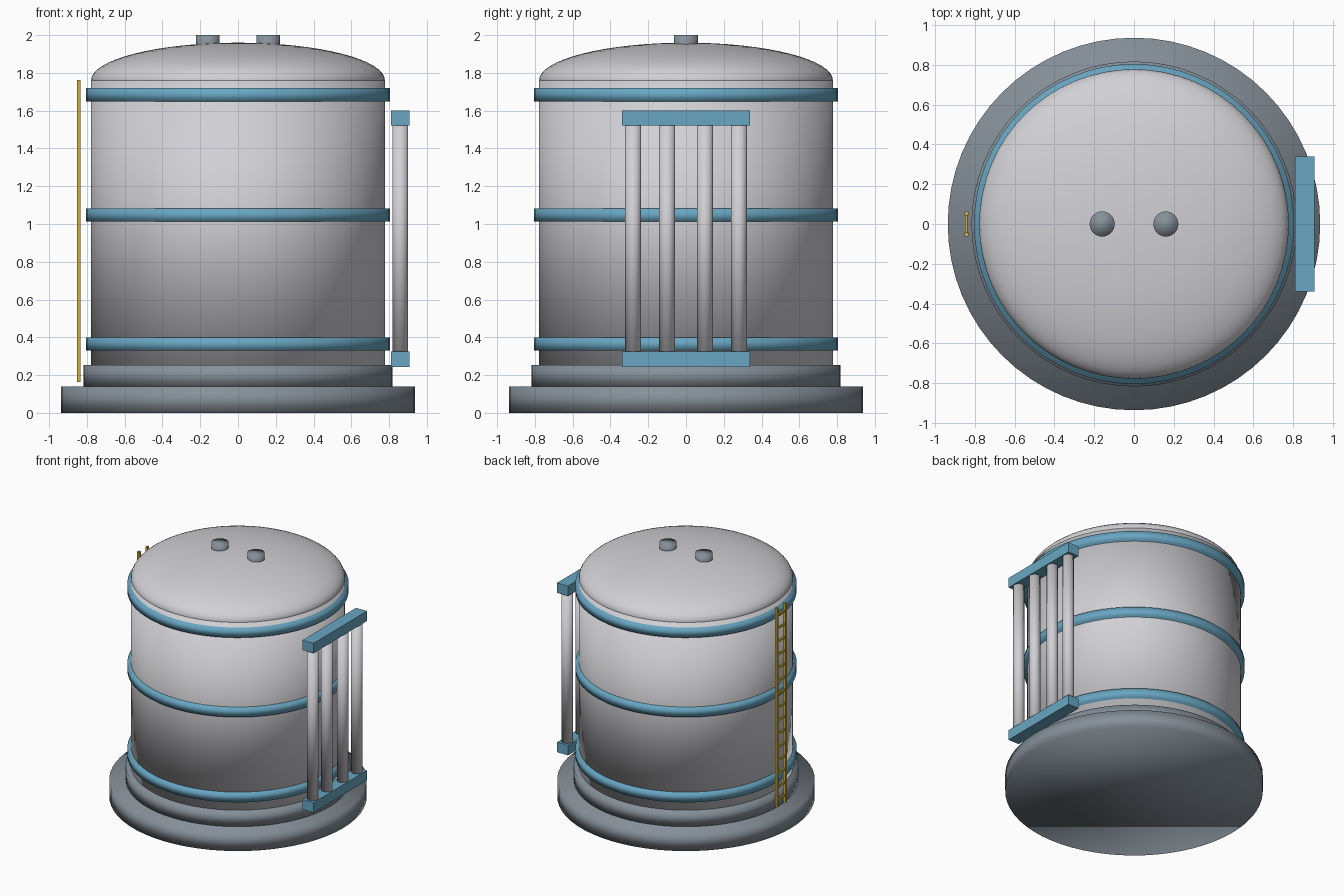
import bpy
import bmesh
from mathutils import Matrix, Vector

if "Cube" in bpy.data.objects:
    bpy.data.objects.remove(bpy.data.objects["Cube"], do_unlink=True)


def material(name, r, g, b):
    mat = bpy.data.materials.new(name)
    mat.use_nodes = True
    mat.diffuse_color = (r, g, b, 1)
    mat.node_tree.nodes["Principled BSDF"].inputs["Base Color"].default_value = (r, g, b, 1)
    return mat


white = material("pale grey paint", 0.64, 0.64, 0.67)
grey = material("steel grey", 0.24, 0.28, 0.32)
blue = material("blue trim", 0.14, 0.38, 0.54)
yellow = material("safety yellow", 0.62, 0.43, 0.05)


def finish(name, bm, mat, smooth):
    mesh = bpy.data.meshes.new(name)
    for face in bm.faces:
        face.smooth = smooth
    bm.to_mesh(mesh)
    bm.free()
    mesh.materials.append(mat)
    obj = bpy.data.objects.new(name, mesh)
    bpy.context.collection.objects.link(obj)
    return obj


def cylinder(name, mat, radius, bottom, top, x=0, y=0, segments=64):
    bm = bmesh.new()
    bmesh.ops.create_cone(bm, cap_ends=True, segments=segments, radius1=radius,
                          radius2=radius, depth=top - bottom,
                          matrix=Matrix.Translation((x, y, (top + bottom) / 2)))
    return finish(name, bm, mat, True)


def box(name, mat, low, high):
    low, high = Vector(low), Vector(high)
    bm = bmesh.new()
    bmesh.ops.create_cube(bm, size=1, matrix=Matrix.Translation((low + high) / 2)
                          @ Matrix.Diagonal((high - low).to_4d()))
    return finish(name, bm, mat, False)


# Stepped foundation and tank body
cylinder("foundation", grey, 0.936, 0, 0.14)
cylinder("plinth", grey, 0.817, 0.14, 0.254)
cylinder("tank_body", white, 0.778, 0.254, 1.76)

# Shallow domed roof
dome = bmesh.new()
bmesh.ops.create_uvsphere(dome, u_segments=64, v_segments=32, radius=1,
                          matrix=Matrix.Translation((0, 0, 1.76))
                          @ Matrix.Diagonal((0.778, 0.778, 0.2, 1)))
finish("roof_dome", dome, white, True)

# Hoops around the body
for i, z in enumerate((0.364, 1.047, 1.684)):
    cylinder(f"hoop_{i + 1}", blue, 0.804, z - 0.035, z + 0.035)

# Roof vents
for side, x in (("left", 0.16), ("right", -0.16)):
    cylinder(f"vent_{side}", grey, 0.063, 1.9, 2.0, x, segments=32)

# Pipe rack on the left side
for name, z in (("lower", 0.284), ("upper", 1.562)):
    box(f"rack_header_{name}", blue, (0.81, -0.339, z - 0.04), (0.907, 0.339, z + 0.04))
for i, y in enumerate((-0.28, -0.1, 0.1, 0.28)):
    cylinder(f"rack_pipe_{i + 1}", white, 0.042, 0.3, 1.55, 0.859, y, segments=24)

# Ladder on the right side
for name, y in (("front", -0.052), ("back", 0.052)):
    box(f"ladder_rail_{name}", yellow, (-0.852, y - 0.01, 0.164), (-0.833, y + 0.01, 1.762))
rungs = 15
for i in range(rungs):
    z = 0.22 + i * 1.48 / (rungs - 1)
    box(f"ladder_rung_{i + 1}", yellow, (-0.849, -0.052, z - 0.008), (-0.836, 0.052, z + 0.008))
